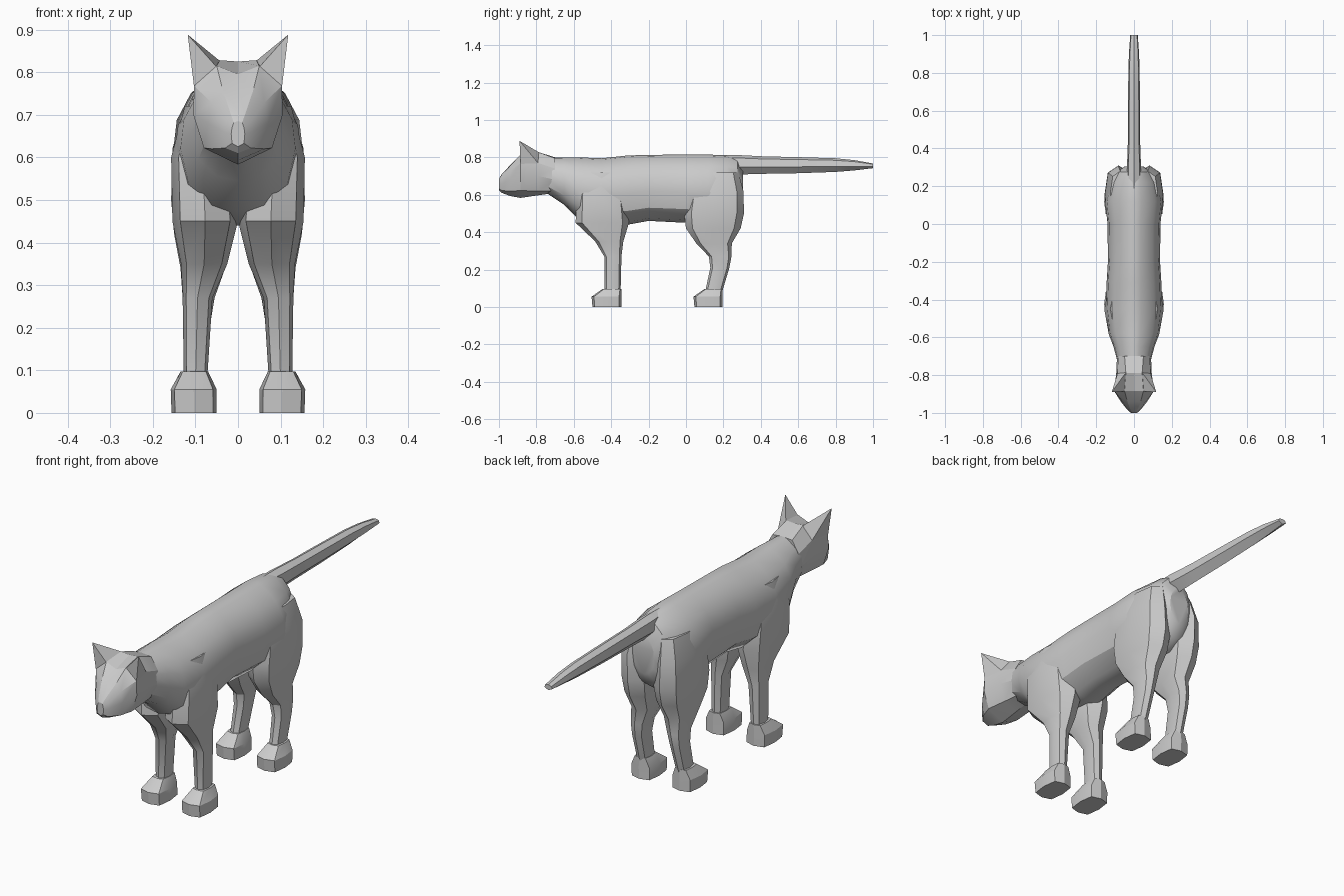
import bpy, bmesh, math
from mathutils import Vector

if "Cube" in bpy.data.objects:
    bpy.data.objects.remove(bpy.data.objects["Cube"])


def finish(name, bm, mirror=False, angle=32):
    bmesh.ops.recalc_face_normals(bm, faces=bm.faces)
    me = bpy.data.meshes.new(name)
    bm.to_mesh(me)
    bm.free()
    ob = bpy.data.objects.new(name, me)
    bpy.context.collection.objects.link(ob)
    bpy.ops.object.select_all(action='DESELECT')
    ob.select_set(True)
    bpy.context.view_layer.objects.active = ob
    bpy.ops.object.shade_smooth_by_angle(angle=math.radians(angle))
    if mirror:
        ob.modifiers.new("Mirror", 'MIRROR')
    return ob


def loft(name, rings, mirror=False, angle=32):
    """Skin a list of closed rings and cap both ends."""
    bm = bmesh.new()
    loops = [[bm.verts.new(p) for p in r] for r in rings]
    n = len(loops[0])
    for a, b in zip(loops, loops[1:]):
        for i in range(n):
            j = (i + 1) % n
            bm.faces.new((a[i], a[j], b[j], b[i]))
    bm.faces.new(loops[0])
    bm.faces.new(loops[-1])
    return finish(name, bm, mirror, angle)


def mirrored_ring(y, half):
    """Closed ring from a half outline running top centre to bottom centre."""
    right = [Vector((x, y, z)) for x, z in half]
    left = [Vector((-x, y, z)) for x, z in half[-2:0:-1]]
    return right + left


def leg_ring(z, x0, x1, y0, y1, diag=0.76):
    unit = [(1, 0), (diag, diag), (0, 1), (-diag, diag),
            (-1, 0), (-diag, -diag), (0, -1), (diag, -diag)]
    cx, cy, rx, ry = (x0 + x1) / 2, (y0 + y1) / 2, (x1 - x0) / 2, (y1 - y0) / 2
    return [Vector((cx + u * rx, cy + v * ry, z)) for u, v in unit]


# Body: egg-shaped sections (y, top, bottom, half width)
outline = [(0, 1), (.25, .98), (.72, .83), (.94, .66), (1, .45), (.86, .2), (.45, .04), (0, 0)]
sections = [(-.74, .80, .605, .085), (-.65, .80, .545, .108), (-.58, .80, .475, .135),
            (-.45, .795, .44, .15), (-.31, .81, .44, .145), (-.2, .813, .46, .138),
            (0, .815, .45, .14), (.12, .815, .44, .153), (.22, .81, .45, .128),
            (.275, .795, .49, .095), (.305, .73, .55, .05)]
loft("body", [mirrored_ring(y, [(fx * w, b + fz * (t - b)) for fx, fz in outline])
              for y, t, b, w in sections])

# Head: from the neck to the pointed muzzle
head = [
    (-.70, [(0, .80), (.05, .795), (.083, .74), (.09, .68), (.06, .62), (0, .61)]),
    (-.79, [(0, .825), (.043, .828), (.087, .77), (.094, .70), (.07, .62), (0, .597)]),
    (-.885, [(0, .795), (.05, .815), (.103, .768), (.105, .70), (.08, .622), (0, .583)]),
    (-.94, [(0, .758), (.035, .755), (.062, .728), (.07, .68), (.062, .62), (0, .593)]),
    (-.985, [(0, .71), (.018, .705), (.03, .685), (.034, .66), (.03, .622), (0, .61)]),
    (-1.0, [(0, .685), (.01, .682), (.014, .67), (.016, .655), (.014, .633), (0, .625)]),
]
loft("head", [mirrored_ring(y, half) for y, half in head], angle=25)

# Ears: four-sided pyramids
bm = bmesh.new()
tip = bm.verts.new((.118, -.89, .888))
base = [bm.verts.new(p) for p in ((.05, -.885, .812), (.103, -.885, .764),
                                  (.087, -.79, .768), (.042, -.785, .826))]
for i in range(4):
    bm.faces.new((tip, base[i], base[(i + 1) % 4]))
bm.faces.new(base)
finish("ears", bm, mirror=True, angle=20)

# Tail: straight six-sided taper (y, top, bottom, half width)
tail_outline = [(0, 1), (.8, .85), (1, .4), (0, 0)]
tail = [(.18, .812, .73, .032), (.28, .812, .708, .038), (.42, .805, .712, .033),
        (.6, .801, .715, .032), (.8, .795, .722, .03), (.9, .785, .73, .027),
        (1.0, .767, .742, .02)]
loft("tail", [mirrored_ring(y, [(fx * w, b + fz * (t - b)) for fx, fz in tail_outline])
              for y, t, b, w in tail])

# Legs: rings of (z, inner x, outer x, front y, back y), mirrored to both sides
loft("front_legs", [leg_ring(*s) for s in (
    (.72, .02, .125, -.54, -.36), (.60, .01, .157, -.585, -.32),
    (.45, .0, .154, -.59, -.305), (.35, .025, .134, -.485, -.335),
    (.27, .06, .13, -.437, -.345), (.07, .073, .127, -.435, -.35))], mirror=True)
loft("hind_legs", [leg_ring(*s) for s in (
    (.72, .02, .125, .05, .28), (.62, .015, .154, .01, .307),
    (.50, .005, .157, -.01, .31), (.42, .012, .15, .0, .292),
    (.34, .03, .135, .055, .245), (.27, .055, .13, .122, .243),
    (.21, .065, .128, .13, .232), (.07, .073, .126, .1, .19))], mirror=True)

# Paws: blocky feet with a sloped top
for name, front, back in (("front_paws", -.505, -.345), ("hind_paws", .04, .195)):
    loft(name, [leg_ring(z, x0, x1, front + d, back, .84) for z, x0, x1, d in (
        (0, .05, .156, .005), (.055, .05, .158, 0), (.097, .07, .135, .06))],
        mirror=True, angle=25)
